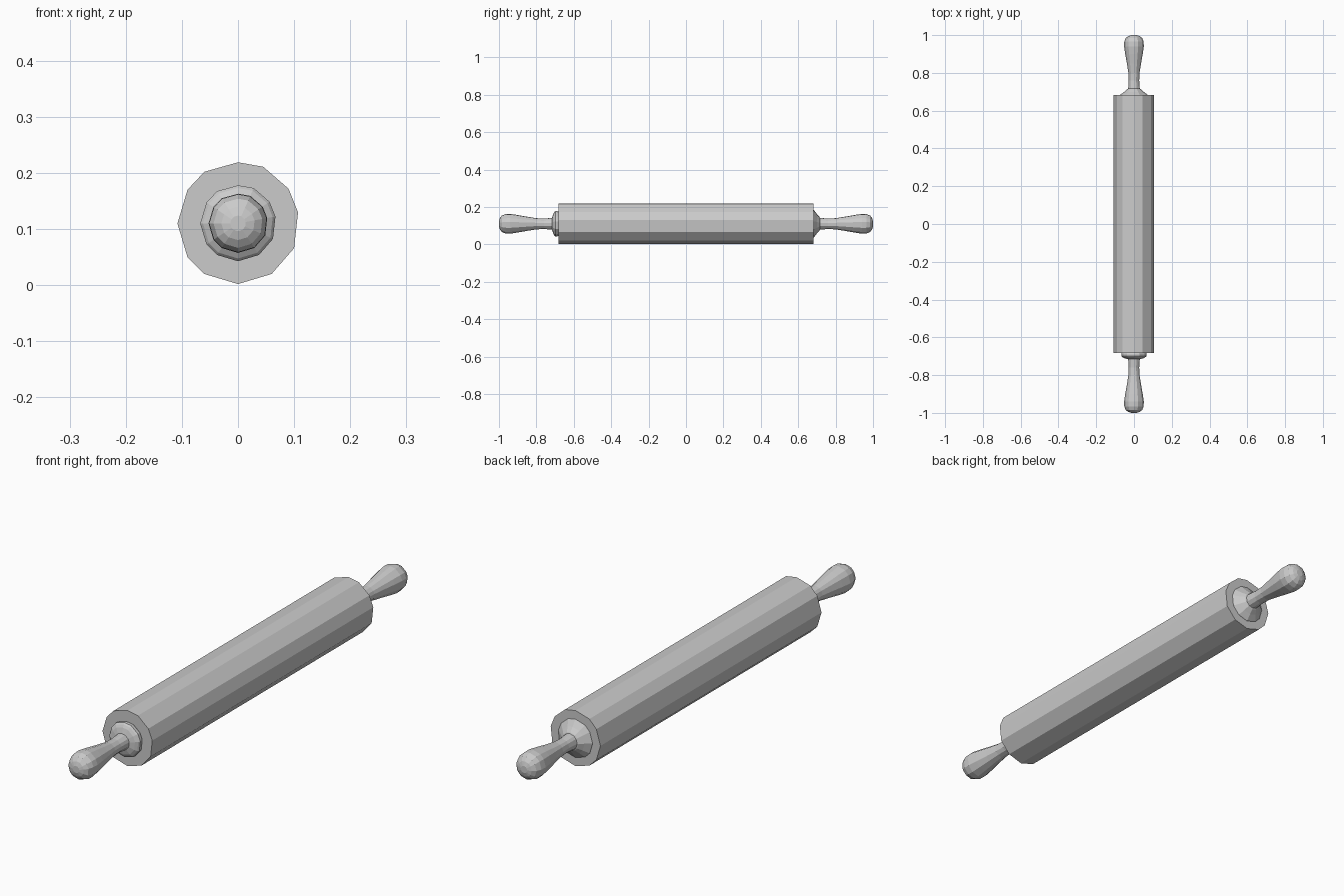
import bpy, bmesh

if "Cube" in bpy.data.objects:
    bpy.data.objects.remove(bpy.data.objects["Cube"])

CZ = 0.11
# Slightly irregular hand-turned cross-section (x, z), relative to the axis, radius about 0.109
SECTION = [(0, .109), (.045, .101), (.09, .062), (.107, .02), (.1, -.044), (.06, -.09),
           (0, -.108), (-.06, -.09), (-.09, -.06), (-.108, 0), (-.09, .06), (-.06, .092)]


def turned(name, profile):
    """Sweep the section along y; profile is a list of (y, radius)."""
    bm = bmesh.new()
    rings = [[bm.verts.new((x * r / .109, y, CZ + z * r / .109)) for x, z in SECTION]
             for y, r in profile]
    n = len(SECTION)
    for a, b in zip(rings, rings[1:]):
        for i in range(n):
            j = (i + 1) % n
            bm.faces.new((a[i], a[j], b[j], b[i]))
    bm.faces.new(rings[0])
    bm.faces.new(rings[-1])
    bmesh.ops.recalc_face_normals(bm, faces=bm.faces)
    mesh = bpy.data.meshes.new(name)
    bm.to_mesh(mesh)
    bm.free()
    obj = bpy.data.objects.new(name, mesh)
    bpy.context.collection.objects.link(obj)
    return obj


# Main roller
turned("roller", [(-.682, .109), (.682, .109)])

# Handles: narrow neck swelling to a rounded knob
HANDLE = [(.70, .034), (.72, .031), (.76, .028), (.80, .030), (.85, .038), (.90, .047),
          (.94, .053), (.965, .052), (.985, .044), (.995, .030), (1.0, .014)]
for name, s in (("front_handle", -1), ("back_handle", 1)):
    turned(name, [(s * y, r) for y, r in HANDLE])

# Stepped collar at the front, plain cone collar at the back
turned("front_collar", [(-.68, .064), (-.688, .068), (-.698, .068), (-.704, .063),
                        (-.710, .053), (-.716, .032)])
turned("back_collar", [(.68, .076), (.684, .074), (.70, .052), (.714, .036), (.717, .030)])
